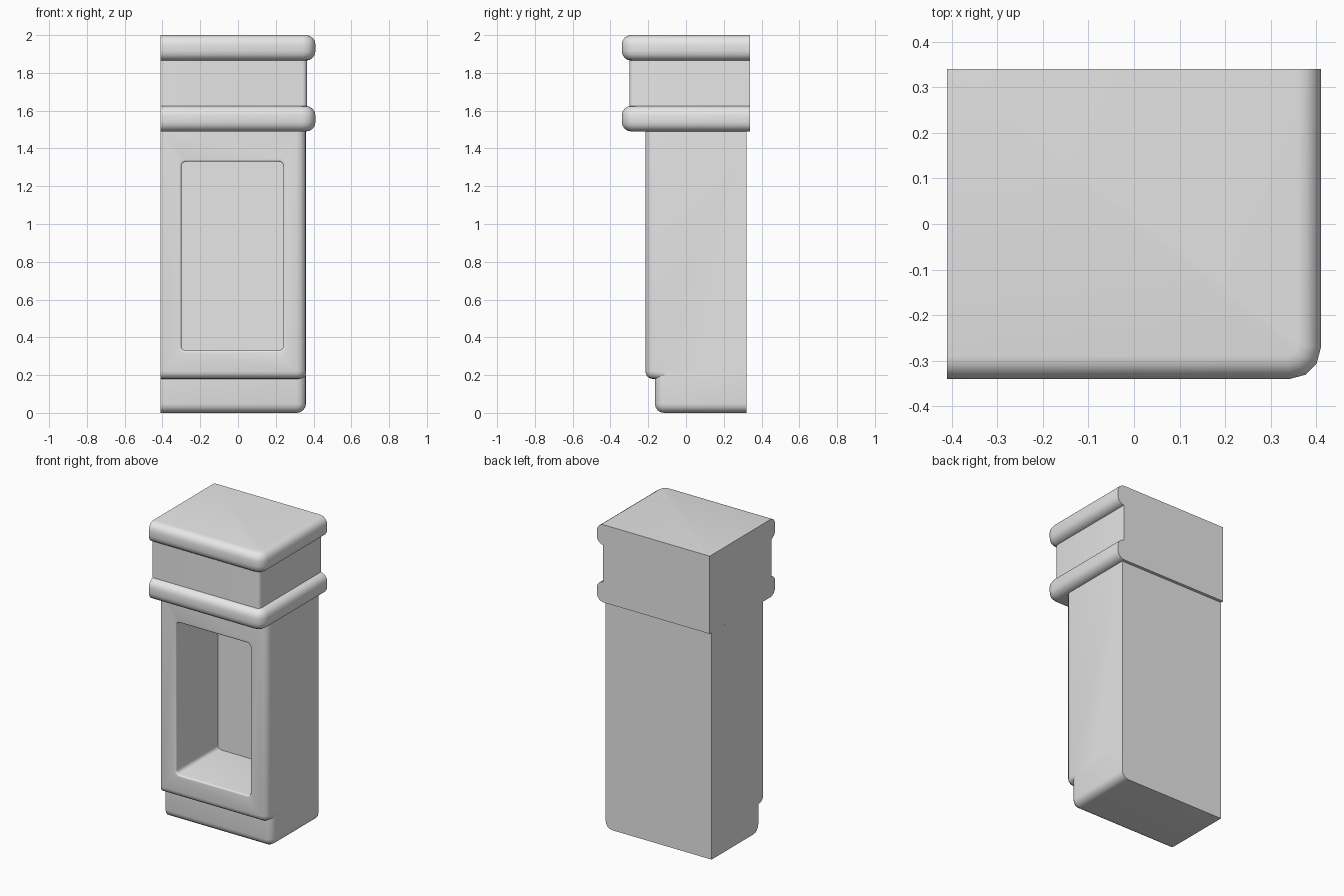
import bpy, bmesh, math
from mathutils import Vector

cube = bpy.data.objects.get("Cube")
if cube:
    bpy.data.objects.remove(cube, do_unlink=True)

stone = bpy.data.materials.new("grey_stone")
stone.use_nodes = True
GREY = (0.8, 0.8, 0.8, 1)
stone.diffuse_color = GREY
stone.node_tree.nodes["Principled BSDF"].inputs["Base Color"].default_value = GREY

LEFT = -0.41
EPS = 1e-4


def near(a, b):
    return abs(a - b) < EPS


def bevel(bm, rule, width, segments=4):
    """Round every edge whose two end points satisfy the rule."""
    edges = [e for e in bm.edges if rule(e.verts[0].co, e.verts[1].co)]
    bmesh.ops.bevel(bm, geom=edges, offset=width, segments=segments,
                    profile=0.5, affect='EDGES', clamp_overlap=True)


def block(right, front, back, bottom, top, corner, segments=4):
    """Box with a flat left side and back, and a rounded front corner."""
    bm = bmesh.new()
    bmesh.ops.create_cube(bm, size=1)
    lo, hi = Vector((LEFT, front, bottom)), Vector((right, back, top))
    for v in bm.verts:
        v.co = Vector([hi[i] if v.co[i] > 0 else lo[i] for i in range(3)])
    bevel(bm, lambda a, b: all(near(p.x, right) and near(p.y, front) for p in (a, b)),
          corner, segments)
    return bm


def round_rim(bm, level, back, width):
    """Round the exposed front and right edges at one height."""
    bevel(bm, lambda a, b: near(a.z, level) and near(b.z, level)
          and not (near(a.x, LEFT) and near(b.x, LEFT))
          and not (near(a.y, back) and near(b.y, back)), width)


def finish(bm, name):
    bmesh.ops.recalc_face_normals(bm, faces=bm.faces[:])
    mesh = bpy.data.meshes.new(name)
    bm.to_mesh(mesh)
    bm.free()
    mesh.materials.append(stone)
    ob = bpy.data.objects.new(name, mesh)
    bpy.context.collection.objects.link(ob)
    bpy.ops.object.select_all(action='DESELECT')
    ob.select_set(True)
    bpy.context.view_layer.objects.active = ob
    bpy.ops.object.shade_smooth_by_angle(angle=math.radians(40))


# Plinth with rounded lower edges
bm = block(0.36, -0.165, 0.32, 0, 0.22, 0.05)
round_rim(bm, 0, 0.32, 0.05)
finish(bm, "plinth")

# Shaft with a rounded lower front lip
FRONT = -0.215
bm = block(0.36, FRONT, 0.32, 0.18, 1.49, 0.05)
bevel(bm, lambda a, b: all(near(p.z, 0.18) and p.y < FRONT + 0.06 for p in (a, b)), 0.04)

# Deep window recess in the shaft front
X0, X1, Z0, Z1 = -0.30, 0.24, 0.33, 1.33
panel = max((f for f in bm.faces if f.normal.y < -0.99), key=lambda f: f.calc_area())
bmesh.ops.inset_individual(bm, faces=[panel], thickness=0.1)
for v in panel.verts:
    v.co.x = X0 if v.co.x < 0 else X1
    v.co.z = Z0 if v.co.z < 0.8 else Z1
floor = bmesh.ops.extrude_discrete_faces(bm, faces=[panel])["faces"][0]
for v in floor.verts:
    v.co.y = 0.22


def in_window(p):
    return X0 - EPS < p.x < X1 + EPS and Z0 - EPS < p.z < Z1 + EPS


bevel(bm, lambda a, b: in_window(a) and in_window(b) and abs(a.y - b.y) > 0.3, 0.025)
bevel(bm, lambda a, b: all(in_window(p) and near(p.y, FRONT) for p in (a, b)), 0.018)
finish(bm, "shaft")

# Neck between the two mouldings
finish(block(0.365, -0.30, 0.34, 1.625, 1.865, 0.025), "neck")

# Rounded mouldings
for name, bottom, top in (("lower_moulding", 1.49, 1.625), ("top_moulding", 1.865, 2)):
    bm = block(0.41, -0.34, 0.34, bottom, top, 0.068, 3)
    for level in (bottom, top):
        round_rim(bm, level, 0.34, 0.05)
    finish(bm, name)
